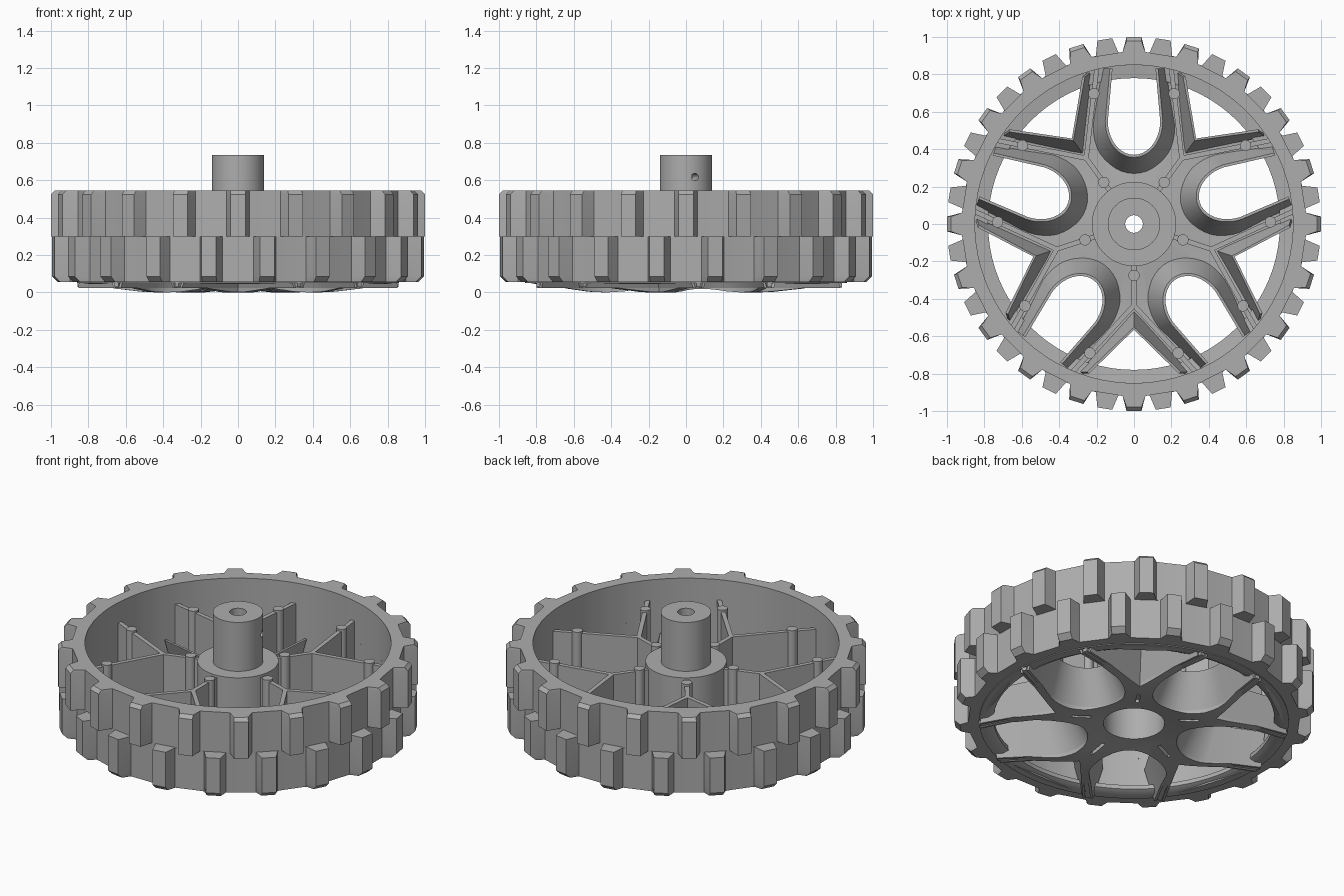
import bpy, bmesh
from math import sin, cos, pi, radians, sqrt, atan2
from mathutils import Matrix, Vector

if "Cube" in bpy.data.objects:
    bpy.data.objects.remove(bpy.data.objects["Cube"])

GREY = (0.42, 0.42, 0.42, 1)
grey = bpy.data.materials.new("plain grey")
grey.use_nodes = True
grey.diffuse_color = GREY
grey.node_tree.nodes["Principled BSDF"].inputs["Base Color"].default_value = GREY

SPOKES = [radians(-90 + 72 * i) for i in range(5)]
WINDOWS = [a + radians(36) for a in SPOKES]


def finish(name, bm, angle=30):
    bmesh.ops.recalc_face_normals(bm, faces=bm.faces)
    mesh = bpy.data.meshes.new(name)
    bm.to_mesh(mesh)
    bm.free()
    obj = bpy.data.objects.new(name, mesh)
    bpy.context.collection.objects.link(obj)
    mesh.materials.append(grey)
    smooth(obj, angle)
    return obj


def smooth(obj, angle=30):
    bpy.ops.object.select_all(action='DESELECT')
    obj.select_set(True)
    bpy.context.view_layer.objects.active = obj
    bpy.ops.object.shade_smooth_by_angle(angle=radians(angle))


def skin(bm, loops, close_around=True, close_along=True):
    """Join rows of points with quads."""
    rows = [[bm.verts.new(p) for p in loop] for loop in loops]
    n, m = len(rows), len(rows[0])
    for i in range(n if close_along else n - 1):
        for j in range(m if close_around else m - 1):
            a, b = rows[i], rows[(i + 1) % n]
            k = (j + 1) % m
            bm.faces.new((a[j], a[k], b[k], b[j]))
    return rows


def ring(radius, z, n):
    return [(radius * cos(2 * pi * i / n), radius * sin(2 * pi * i / n), z) for i in range(n)]


def lathe(name, profile, n=80):
    bm = bmesh.new()
    skin(bm, [ring(r, z, n) for r, z in profile])
    return finish(name, bm)


def cut(obj, cutter):
    mod = obj.modifiers.new("cut", 'BOOLEAN')
    mod.object, mod.solver = cutter, 'EXACT'
    cutter.hide_render = True
    graph = bpy.context.evaluated_depsgraph_get()
    mesh = bpy.data.meshes.new_from_object(obj.evaluated_get(graph))
    obj.modifiers.clear()
    obj.data = mesh
    bpy.data.objects.remove(cutter)
    smooth(obj)


def polar(u, v, a, z):
    return (u * cos(a) - v * sin(a), u * sin(a) + v * cos(a), z)


def box_between(bm, p, q, width, z0, z1):
    p, q = Vector(p[:2]), Vector(q[:2])
    d = q - p
    place = (Matrix.Translation(((p.x + q.x) / 2, (p.y + q.y) / 2, (z0 + z1) / 2))
             @ Matrix.Rotation(atan2(d.y, d.x), 4, 'Z')
             @ Matrix.Diagonal((d.length, width, z1 - z0, 1)))
    bmesh.ops.create_cube(bm, size=1, matrix=place)


def post(bm, at, radius, z0, z1, n=20):
    place = Matrix.Translation((at[0], at[1], (z0 + z1) / 2))
    bmesh.ops.create_cone(bm, cap_ends=True, segments=n, radius1=radius, radius2=radius,
                          depth=z1 - z0, matrix=place)


# Treaded rim: two toothed bands, half a pitch apart
TEETH = 20
TOOTH = [(-0.115, 0.918), (-0.066, 0.922), (-0.04, 1), (0.04, 1), (0.066, 0.922), (0.115, 0.918)]


def tread_band(name, z_mid, z_edge, phase, tip, bevel):
    outline = [(phase + 2 * pi * i / TEETH + a, r) for i in range(TEETH) for a, r in TOOTH]

    def loop(z, limit):
        return [(min(r, limit) * cos(a), min(r, limit) * sin(a), z) for a, r in outline]
    z_bevel = z_edge + (bevel if z_mid > z_edge else -bevel)
    bm = bmesh.new()
    skin(bm, [loop(z_mid, 0.85), loop(z_mid, 1), loop(z_bevel, 1), loop(z_edge, tip),
              loop(z_edge, 0.85)])
    return finish(name, bm, 20)


tread_band("upper_tread", 0.3, 0.545, pi / 2, 0.98, 0.02)
tread_band("lower_tread", 0.3, 0.055, pi / 2 + pi / TEETH, 0.968, 0.03)

# Inner lip at the bottom of the rim
lathe("rim_lip", [(0.86, 0.05), (0.81, 0.05), (0.78, 0.065), (0.78, 0.09), (0.86, 0.1)])


# Window outlines, symmetrical about their own radial line
def arch(apex, centre, width, end_u, end_v, steps=10):
    half = [(end_u, end_v)]
    for i in range(steps + 1):
        t = pi / 2 * (1 - i / steps)
        half.append((centre - (centre - apex) * cos(t), width * sin(t)))
    return half + [(u, -v) for u, v in reversed(half[:-1])]


def vee(apex, end_u, end_v):
    return [(end_u, end_v), (apex, 0), (end_u, -end_v)]


ARCH_LOW = arch(0.27, 0.52, 0.215, 0.83, 0.17)
ARCH_HIGH = arch(0.37, 0.55, 0.14, 0.83, 0.115)
VEE_LOW = vee(0.47, 0.8, 0.3)
VEE_HIGH = vee(0.565, 0.8, 0.24)


def thicken(path, t):
    """Offset an open path away from the window."""
    out = []
    for i, p in enumerate(path):
        a, b = Vector(path[max(i - 1, 0)]), Vector(path[min(i + 1, len(path) - 1)])
        d = (b - a).normalized()
        out.append((p[0] + d.y * t, p[1] - d.x * t))
    return out


# Sloped scoop walls around every window
def scoops(name, low, high, angles, z0, z1, t=0.014):
    bm = bmesh.new()
    for a in angles:
        rows = [(low, z0), (high, z1), (thicken(high, t), z1), (thicken(low, t), z0)]
        rows = skin(bm, [[polar(u, v, a, z) for u, v in path] for path, z in rows],
                    close_around=False)
        for end in (0, -1):
            bm.faces.new([r[end] for r in rows])
    return finish(name, bm)


# thicken() pushes towards -normal of travel, which is outward for these paths
scoops("arch_scoops", ARCH_LOW, ARCH_HIGH, WINDOWS, 0.025, 0.22, -0.014 if
       thicken(VEE_LOW, 1)[1][0] > VEE_LOW[1][0] else 0.014)
scoops("fork_scoops", VEE_LOW, VEE_HIGH, SPOKES, 0.025, 0.2, -0.014 if
       thicken(VEE_LOW, 1)[1][0] > VEE_LOW[1][0] else 0.014)

# Domed spoke plate with the windows and small slots cut out
plate = lathe("spoke_plate", [(0.17, 0.035), (0.24, 0.025), (0.34, 0.006), (0.43, 0), (0.52, 0.004),
                              (0.65, 0.02), (0.83, 0.05), (0.86, 0.055), (0.86, 0.085),
                              (0.65, 0.06), (0.43, 0.045), (0.17, 0.07)])
bm = bmesh.new()
for path, angles in ((ARCH_LOW, WINDOWS), (VEE_LOW, SPOKES)):
    for a in angles:
        rows = skin(bm, [[polar(u, v, a, z) for u, v in path] for z in (-0.1, 0.2)],
                    close_along=False)
        for r in rows:
            bm.faces.new(r)
for a in SPOKES:
    box_between(bm, polar(0.26, 0, a, 0), polar(0.37, 0, a, 0), 0.02, -0.1, 0.2)
cut(plate, finish("window_cutter", bm))

# Hub with shoulder, shaft, bore and bottom socket
hub = lathe("hub", [(0.17, 0.035), (0.225, 0.035), (0.225, 0.435), (0.14, 0.435), (0.14, 0.735),
                    (0.047, 0.735), (0.047, 0.3), (0.17, 0.3)], 64)
bm = bmesh.new()
bmesh.ops.create_cone(bm, cap_ends=True, segments=20, radius1=0.02, radius2=0.02, depth=0.2,
                      matrix=Matrix.Rotation(radians(20), 4, 'Z')
                      @ Matrix.Translation((0.12, 0, 0.617)) @ Matrix.Rotation(pi / 2, 4, 'Y'))
cut(hub, finish("screw_hole_cutter", bm))

# Forked ribs on the spokes, with round bosses
ribs, bosses = bmesh.new(), bmesh.new()
for a in SPOKES:
    fork = polar(0.435, 0, a, 0)
    box_between(ribs, polar(0.21, 0, a, 0), fork, 0.026, 0.04, 0.42)
    post(bosses, polar(0.275, 0, a, 0), 0.03, 0.04, 0.432)
    for side in (1, -1):
        box_between(ribs, fork, polar(0.79, side * 0.328, a, 0), 0.026, 0.03, 0.42)
        post(bosses, polar(0.69, side * 0.236, a, 0), 0.03, 0.04, 0.432)
finish("spoke_ribs", ribs)
finish("rib_bosses", bosses)
